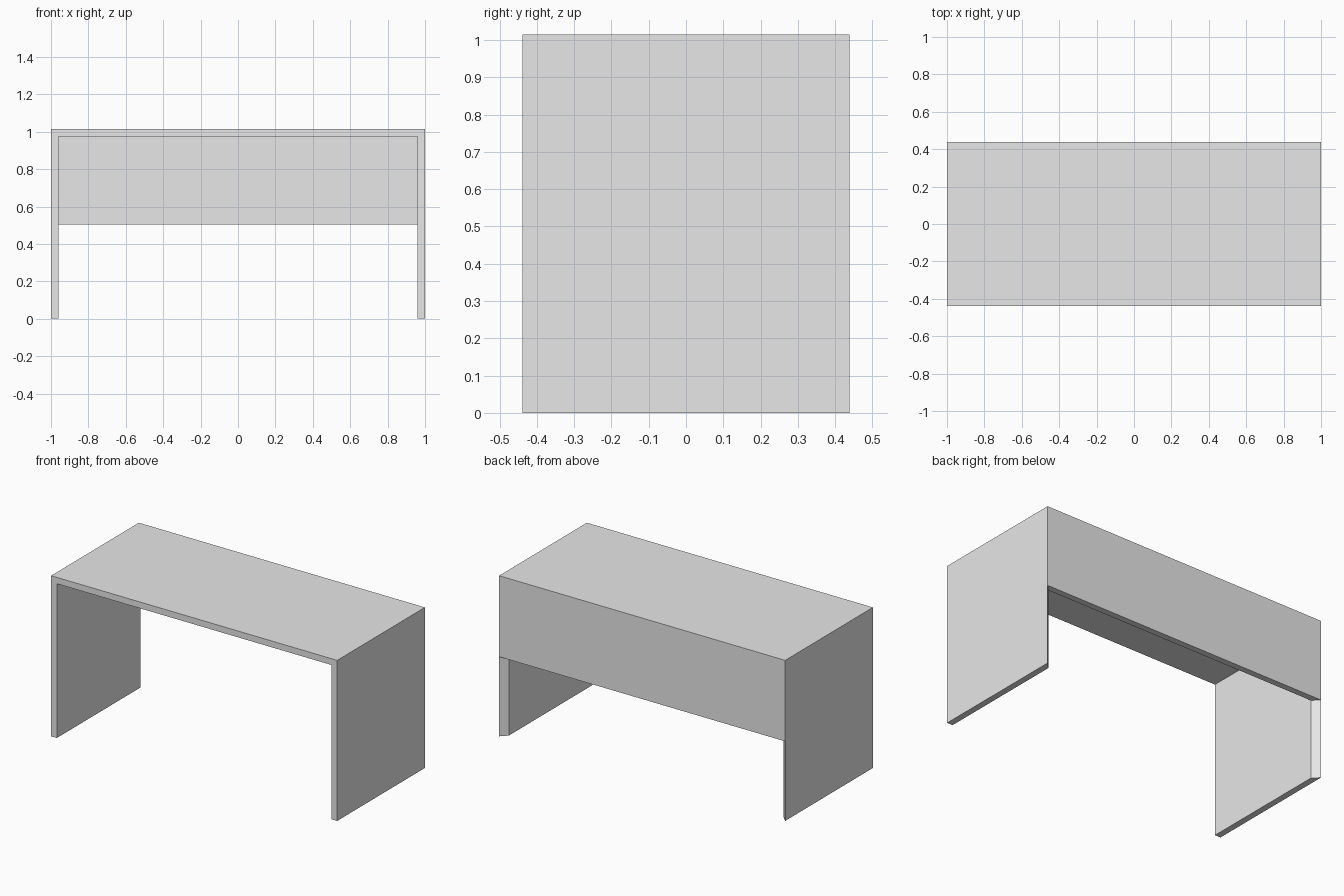
import bpy
import bmesh

cube = bpy.data.objects.get("Cube")
if cube:
    bpy.data.objects.remove(cube)

# Overall size and board thickness
W, D, H, T = 1.0, 0.438, 1.015, 0.04
PANEL_BOTTOM = 0.503

grey = bpy.data.materials.new("light_grey")
grey.use_nodes = True
colour = (0.8, 0.8, 0.8, 1)
grey.diffuse_color = colour
grey.node_tree.nodes["Principled BSDF"].inputs["Base Color"].default_value = colour


def board(name, outer, inner):
    """Mitred board: a show face, and a smaller hidden face behind it."""
    bm = bmesh.new()
    a = [bm.verts.new(p) for p in outer]
    b = [bm.verts.new(p) for p in inner]
    bm.faces.new(a)
    bm.faces.new(b[::-1])
    for i in range(4):
        j = (i + 1) % 4
        bm.faces.new((a[j], a[i], b[i], b[j]))
    bmesh.ops.recalc_face_normals(bm, faces=bm.faces)
    mesh = bpy.data.meshes.new(name)
    bm.to_mesh(mesh)
    bm.free()
    mesh.materials.append(grey)
    obj = bpy.data.objects.new(name, mesh)
    bpy.context.collection.objects.link(obj)


# Inner limits of the shell
w, d, h = W - T, D - T, H - T

# Top board, mitred at both sides and the back, square at the front
board("table_top",
      [(-W, -D, H), (W, -D, H), (W, D, H), (-W, D, H)],
      [(-w, -D, h), (w, -D, h), (w, d, h), (-w, d, h)])

# Side boards, mitred at the top and down the whole back edge
for name, s in (("left_side", 1), ("right_side", -1)):
    board(name,
          [(s * W, -D, 0), (s * W, D, 0), (s * W, D, H), (s * W, -D, H)],
          [(s * w, -D, 0), (s * w, d, 0), (s * w, d, h), (s * w, -D, h)])

# Back panel covering the upper half
P = PANEL_BOTTOM
board("back_panel",
      [(-W, D, P), (W, D, P), (W, D, H), (-W, D, H)],
      [(-w, d, P), (w, d, P), (w, d, h), (-w, d, h)])
